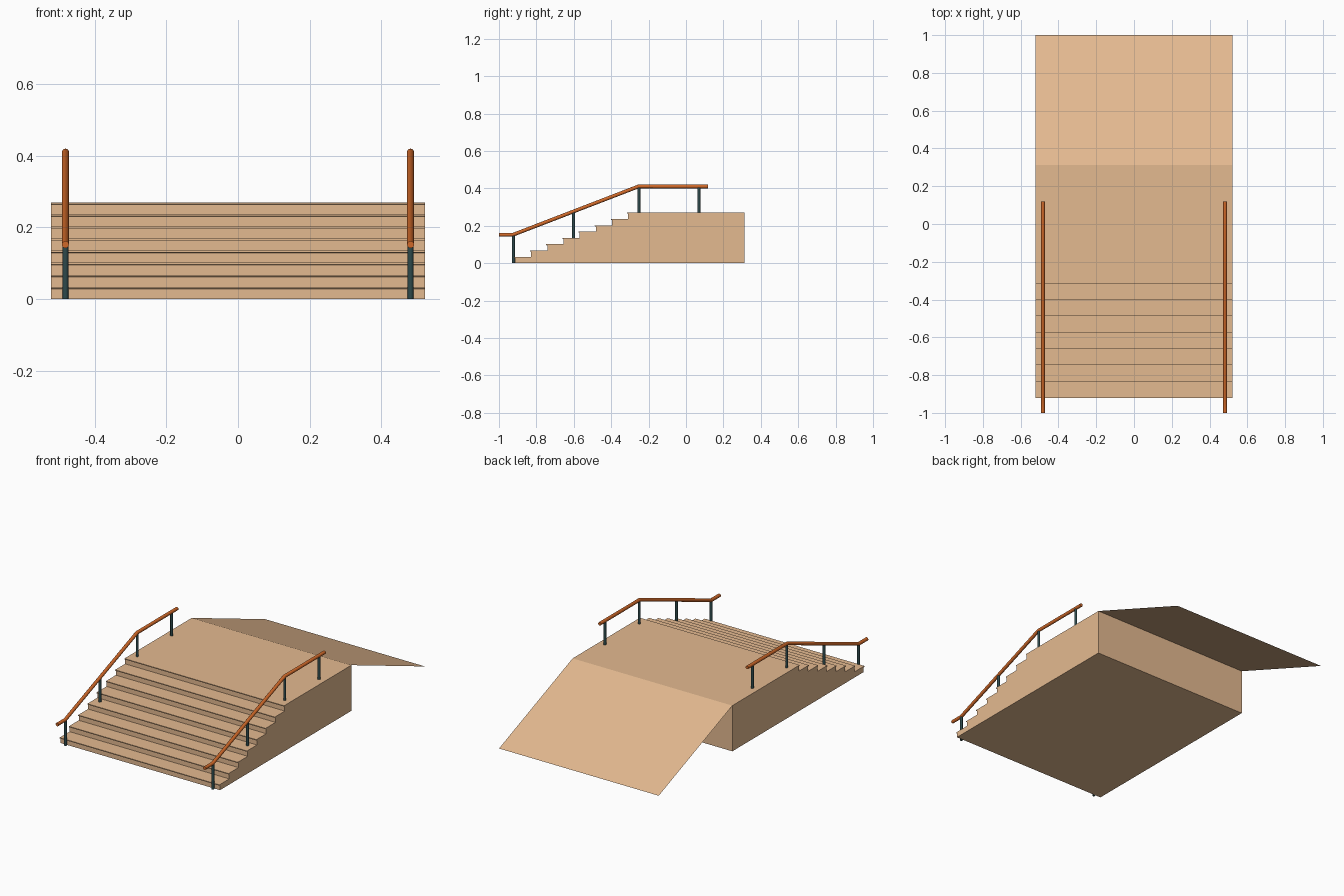
import bpy, bmesh, math

if "Cube" in bpy.data.objects:
    bpy.data.objects.remove(bpy.data.objects["Cube"])


def material(name, rgb):
    m = bpy.data.materials.new(name)
    m.diffuse_color = (*rgb, 1)
    m.use_nodes = True
    m.node_tree.nodes["Principled BSDF"].inputs["Base Color"].default_value = m.diffuse_color
    return m


TAN = material("tan_stone", (0.775, 0.49, 0.28))
ORANGE = material("orange_brown_rail", (0.63, 0.14, 0.022))
SLATE = material("dark_slate_post", (0.026, 0.066, 0.07))

HALF_W = 0.522
FRONT, BACK = -0.92, 0.313
TOP = 0.27
STEPS = 8
RISE = TOP / STEPS
RUN = 0.0864
NOSE = 0.006


def mesh_object(name, bm, mat):
    me = bpy.data.meshes.new(name)
    bm.to_mesh(me)
    bm.free()
    me.materials.append(mat)
    ob = bpy.data.objects.new(name, me)
    bpy.context.collection.objects.link(ob)
    return ob


# Stair block: side profile with thin overhanging nosings, extruded across x
profile = [(BACK, 0)]
for i in range(STEPS):
    y, z = FRONT + i * RUN, (i + 1) * RISE
    profile += [(y + NOSE, i * RISE), (y + NOSE, z - 0.006), (y, z - 0.005), (y, z)]
profile.append((BACK, TOP))

bm = bmesh.new()
side = bm.faces.new([bm.verts.new((-HALF_W, y, z)) for y, z in profile])
ext = bmesh.ops.extrude_face_region(bm, geom=[side])
moved = [g for g in ext["geom"] if isinstance(g, bmesh.types.BMVert)]
bmesh.ops.translate(bm, verts=moved, vec=(2 * HALF_W, 0, 0))
bmesh.ops.recalc_face_normals(bm, faces=bm.faces)
mesh_object("stair_block", bm, TAN)

# Ramp: thin sloping sheet behind the landing
bm = bmesh.new()
bm.faces.new([bm.verts.new(p) for p in (
    (-HALF_W, BACK, TOP), (HALF_W, BACK, TOP), (HALF_W, 1.0, 0), (-HALF_W, 1.0, 0))])
mesh_object("ramp", bm, TAN)


# Handrails: round tube along a bent path
def handrail(name, x):
    cu = bpy.data.curves.new(name, "CURVE")
    cu.dimensions = "3D"
    cu.bevel_depth = 0.01
    cu.bevel_resolution = 4
    cu.use_fill_caps = True
    path = [(-1.0, 0.152), (-0.925, 0.152), (-0.255, 0.41), (0.118, 0.41)]
    sp = cu.splines.new("POLY")
    sp.points.add(len(path) - 1)
    for p, (y, z) in zip(sp.points, path):
        p.co = (x, y, z, 1)
    cu.materials.append(ORANGE)
    ob = bpy.data.objects.new(name, cu)
    bpy.context.collection.objects.link(ob)
    bpy.ops.object.select_all(action="DESELECT")
    ob.select_set(True)
    bpy.context.view_layer.objects.active = ob
    bpy.ops.object.convert(target="MESH")
    bpy.ops.object.shade_smooth_by_angle(angle=math.radians(40))


# Posts: slim cylinders from the steps or landing up to the rail
def post(name, x, y, z0, z1):
    bpy.ops.mesh.primitive_cylinder_add(vertices=16, radius=0.008, depth=z1 - z0,
                                        location=(x, y, (z0 + z1) / 2))
    ob = bpy.context.object
    ob.name = name
    ob.data.materials.append(SLATE)
    bpy.ops.object.shade_smooth_by_angle(angle=math.radians(40))


POSTS = [(-0.923, 0, 0.152), (-0.601, 4 * RISE, 0.275),
         (-0.252, TOP, 0.41), (0.069, TOP, 0.41)]
for label, x in (("left", -0.482), ("right", 0.482)):
    handrail(f"{label}_handrail", x)
    for n, (y, z0, z1) in enumerate(POSTS, 1):
        post(f"{label}_post_{n}", x, y, z0, z1)
